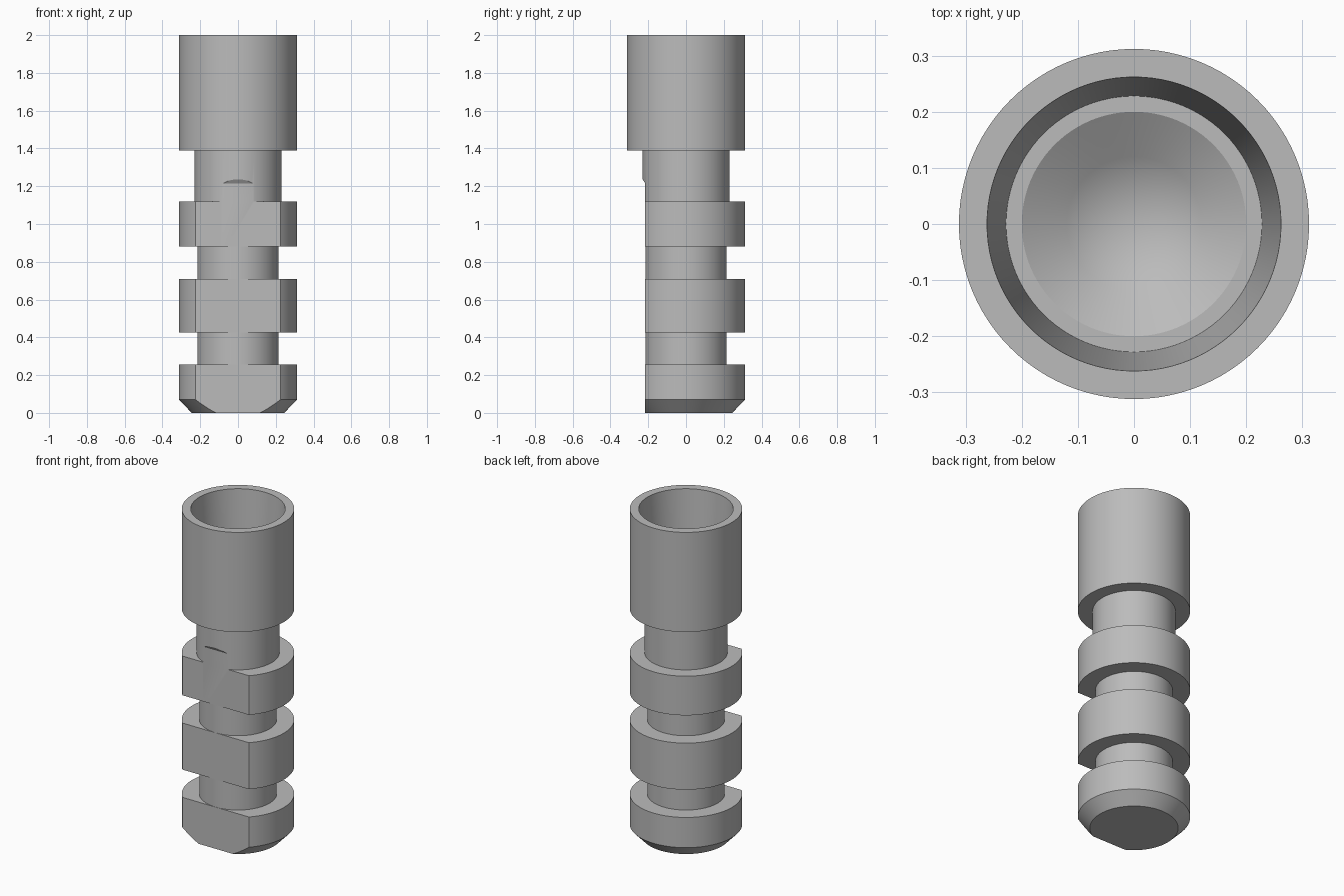
import bpy, bmesh, math

cube = bpy.data.objects.get("Cube")
if cube:
    bpy.data.objects.remove(cube, do_unlink=True)

# One plain grey material
grey = bpy.data.materials.new("satin grey")
grey.use_nodes = True
colour = (0.5, 0.5, 0.5, 1)
grey.diffuse_color = colour
grey.node_tree.nodes["Principled BSDF"].inputs["Base Color"].default_value = colour


def make_object(name, bm):
    bmesh.ops.recalc_face_normals(bm, faces=bm.faces)
    mesh = bpy.data.meshes.new(name)
    bm.to_mesh(mesh)
    bm.free()
    mesh.materials.append(grey)
    obj = bpy.data.objects.new(name, mesh)
    bpy.context.collection.objects.link(obj)
    return obj


def lathe(name, profile, steps=96):
    """Spin (radius, height) points round the z axis."""
    bm = bmesh.new()
    verts = [bm.verts.new((r, 0, z)) for r, z in profile]
    edges = [bm.edges.new(pair) for pair in zip(verts, verts[1:])]
    bmesh.ops.spin(bm, geom=verts + edges, cent=(0, 0, 0), axis=(0, 0, 1),
                   angle=math.tau, steps=steps)
    bmesh.ops.remove_doubles(bm, verts=bm.verts, dist=0.0001)
    return make_object(name, bm)


# Grooved pin with a tapered, stepped socket in its head
R, NECK, WAIST = 0.312, 0.23, 0.215
outside = [(0, 0), (0.245, 0), (R, 0.07),
           (R, 0.255), (WAIST, 0.255), (WAIST, 0.425),
           (R, 0.425), (R, 0.71), (WAIST, 0.71), (WAIST, 0.88),
           (R, 0.88), (R, 1.12), (NECK, 1.12), (NECK, 1.39),
           (R, 1.39), (R, 2)]
socket = [(0.262, 2), (0.228, 1.45), (0.2, 1.45), (0.12, 1.4), (0, 1.33)]
pin = lathe("grooved_pin", outside + socket)

# Flat milled down the front, running out at a slope on the neck
bm = bmesh.new()
side = [(-0.5, -0.1), (-0.216, -0.1), (-0.216, 1.215), (-0.232, 1.24), (-0.5, 1.24)]
face = bm.faces.new([bm.verts.new((-0.5, y, z)) for y, z in side])
moved = bmesh.ops.extrude_face_region(bm, geom=[face])["geom"]
bmesh.ops.translate(bm, vec=(1, 0, 0),
                    verts=[v for v in moved if isinstance(v, bmesh.types.BMVert)])
cutter = make_object("flat_cutter", bm)
cutter.hide_render = True

cut = pin.modifiers.new("front flat", 'BOOLEAN')
cut.operation, cut.solver, cut.object = 'DIFFERENCE', 'EXACT', cutter
bpy.ops.object.select_all(action='DESELECT')
bpy.context.view_layer.objects.active = pin
pin.select_set(True)
bpy.ops.object.modifier_apply(modifier=cut.name)
bpy.data.objects.remove(cutter, do_unlink=True)
bpy.ops.object.shade_smooth_by_angle(angle=math.radians(25))
